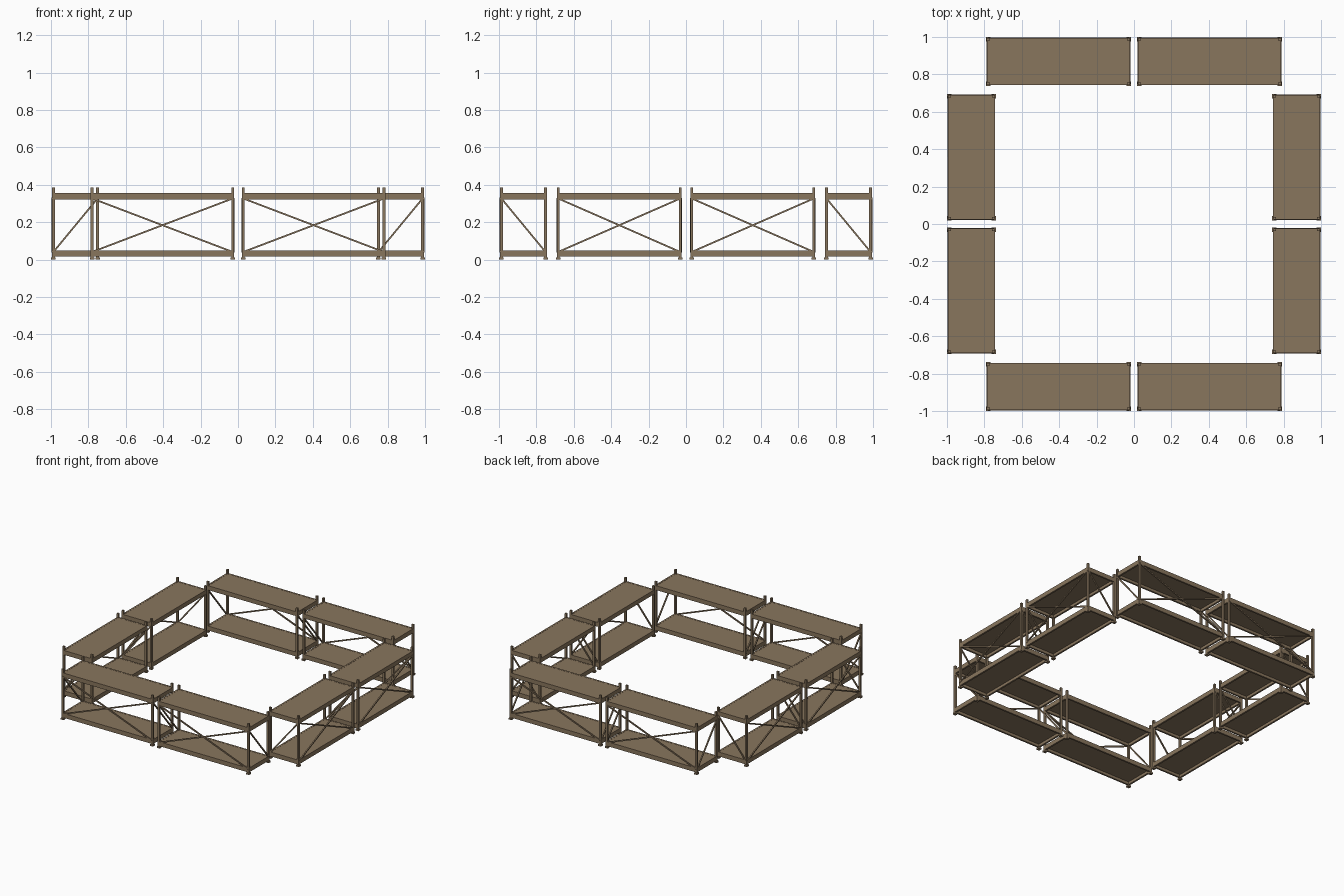
import bpy, bmesh
from math import pi
from mathutils import Matrix, Vector

if "Cube" in bpy.data.objects:
    bpy.data.objects.remove(bpy.data.objects["Cube"])

mat = bpy.data.materials.new("bronze_brown")
mat.diffuse_color = (0.25, 0.18, 0.11, 1)
mat.use_nodes = True
mat.node_tree.nodes["Principled BSDF"].inputs["Base Color"].default_value = mat.diffuse_color

POST = 0.015
Z_LOW, Z_HIGH = 0.032, 0.339   # beam centre heights
BEAM_H = 0.033


def box(bm, c, s):
    m = Matrix.Translation(c) @ Matrix.Diagonal((*s, 1))
    bmesh.ops.create_cube(bm, size=1, matrix=m)


def bar(bm, a, b, t=0.009):
    a, b = Vector(a), Vector(b)
    d = b - a
    rot = d.to_track_quat('Z', 'Y').to_matrix().to_4x4()
    m = Matrix.Translation((a + b) / 2) @ rot @ Matrix.Diagonal((t, t, d.length, 1))
    bmesh.ops.create_cube(bm, size=1, matrix=m)


def make(name, bm, place):
    me = bpy.data.meshes.new(name)
    bm.to_mesh(me)
    bm.free()
    me.materials.append(mat)
    ob = bpy.data.objects.new(name, me)
    ob.matrix_world = place
    bpy.context.collection.objects.link(ob)


def rack(label, centre, turn, length, depth, outer):
    """Two-deck rack; length and depth are between post centres, outer = braced local y side."""
    place = Matrix.Translation((*centre, 0)) @ Matrix.Rotation(turn, 4, 'Z')
    hx, hy = length / 2, depth / 2

    # Corner posts with foot pads
    bm = bmesh.new()
    for sx in (-1, 1):
        for sy in (-1, 1):
            box(bm, (sx * hx, sy * hy, 0.195), (POST, POST, 0.38))
            box(bm, (sx * hx, sy * hy, 0.006), (0.024, 0.024, 0.012))
    make(label + "_posts", bm, place)

    # Edge beams around both levels
    bm = bmesh.new()
    for z in (Z_LOW, Z_HIGH):
        for s in (-1, 1):
            box(bm, (0, s * hy, z), (length, 0.013, BEAM_H))
            box(bm, (s * hx, 0, z), (0.013, depth, BEAM_H))
    make(label + "_beams", bm, place)

    # Deck panels set into the beams
    for part, z in (("lower", Z_LOW), ("upper", Z_HIGH)):
        bm = bmesh.new()
        box(bm, (0, 0, z + 0.010), (length, depth, 0.011))
        make(f"{label}_{part}_deck", bm, place)

    # Crossed braces on the outer face, one diagonal on each end
    bm = bmesh.new()
    lo, hi = 0.041, 0.327
    y = outer * (hy + 0.005)
    bar(bm, (-hx, y, lo), (hx, y, hi))
    bar(bm, (-hx, y, hi), (hx, y, lo))
    for s in (-1, 1):
        x = s * (hx + 0.005)
        bar(bm, (x, -hy, hi), (x, hy, lo))
    make(label + "_braces", bm, place)


# Two racks on each side of the square
for s, side in ((-1, "left"), (1, "right")):
    rack("front_" + side, (s * 0.404, -0.869), 0, 0.752, 0.236, -1)
    rack("back_" + side, (s * 0.404, 0.869), 0, 0.752, 0.236, 1)
for s, end in ((-1, "front"), (1, "back")):
    rack("right_" + end, (0.869, s * 0.357), pi / 2, 0.653, 0.236, -1)
    rack("left_" + end, (-0.869, s * 0.357), pi / 2, 0.653, 0.236, 1)
